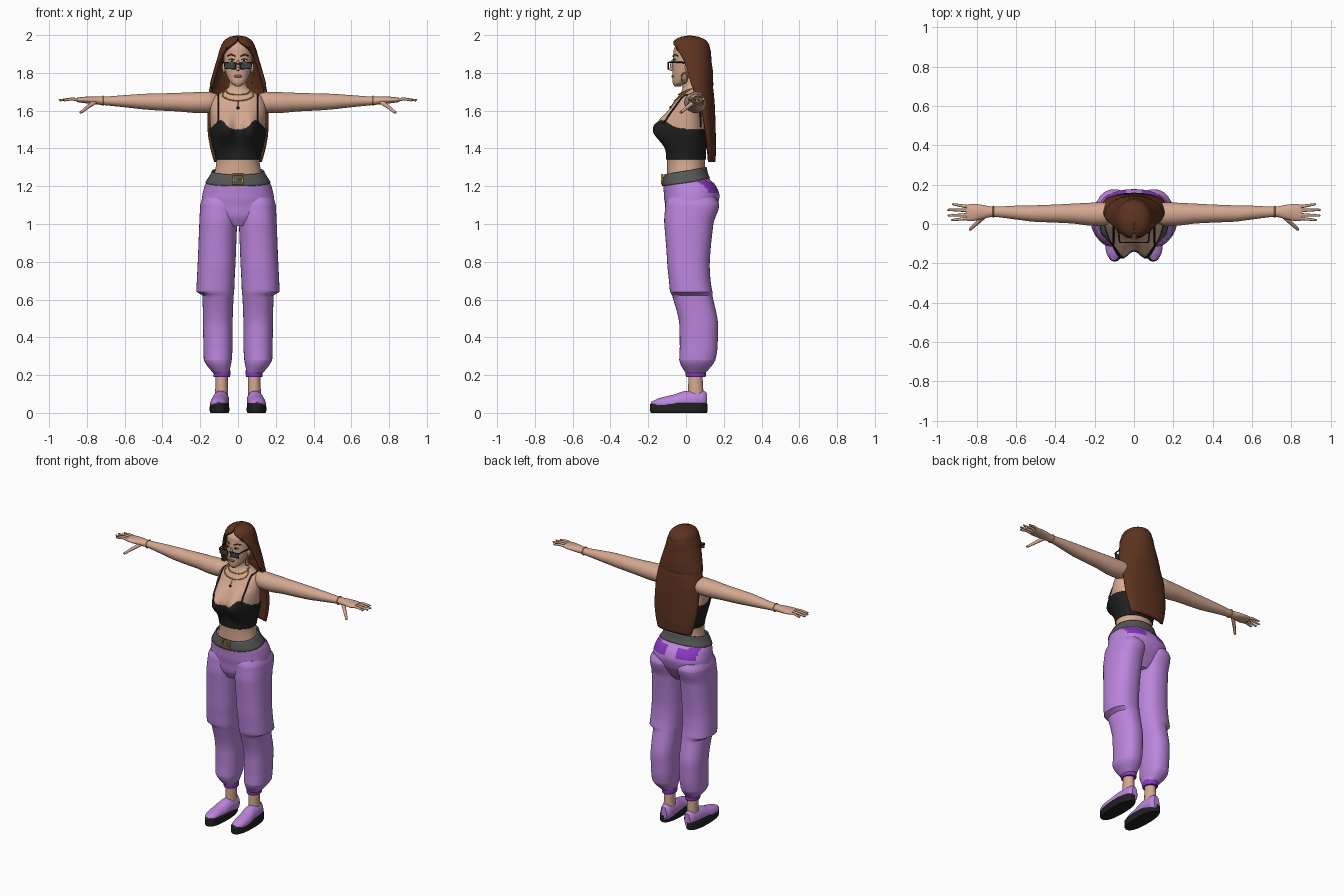
import bpy, bmesh
from math import sin, cos, acos, pi, exp, radians
from mathutils import Vector, Matrix

if "Cube" in bpy.data.objects:
    bpy.data.objects.remove(bpy.data.objects["Cube"])


def material(name, r, g, b):
    m = bpy.data.materials.new(name)
    m.use_nodes = True
    m.diffuse_color = (r, g, b, 1)
    m.node_tree.nodes["Principled BSDF"].inputs["Base Color"].default_value = (r, g, b, 1)
    return m


SKIN = material("skin", .66, .39, .28)
HAIR = material("brown hair", .11, .033, .014)
BLACK = material("black", .014, .014, .014)
GREY = material("belt grey", .095, .095, .095)
LILAC = material("lilac cloth", .5, .235, .72)
PURPLE = material("dark purple", .25, .04, .53)
GOLD = material("gold", .58, .36, .05)
LENS = material("lens grey", .05, .05, .055)
ROSE = material("lip rose", .32, .11, .09)
WHITE = material("eye white", .75, .73, .7)
meshes = []


def finish(name, mat, bm):
    bmesh.ops.recalc_face_normals(bm, faces=bm.faces)
    me = bpy.data.meshes.new(name)
    bm.to_mesh(me)
    bm.free()
    me.materials.append(mat)
    ob = bpy.data.objects.new(name, me)
    bpy.context.collection.objects.link(ob)
    meshes.append(ob)
    return ob


def sample(keys, t):
    """Monotone cubic through key rows whose first entry is the position."""
    keys = sorted(keys)
    t = min(max(t, keys[0][0]), keys[-1][0])
    i = max(k for k in range(len(keys) - 1) if keys[k][0] <= t)
    h = keys[i + 1][0] - keys[i][0]
    f = (t - keys[i][0]) / h

    def secant(k, j):
        k = min(max(k, 0), len(keys) - 2)
        return (keys[k + 1][j] - keys[k][j]) / (keys[k + 1][0] - keys[k][0])

    def slope(k, j):
        a, b = secant(k - 1, j), secant(k, j)
        return 2 * a * b / (a + b) if a * b > 0 else 0

    return [(1 + 2 * f) * (1 - f) ** 2 * keys[i][j] + f * f * (3 - 2 * f) * keys[i + 1][j]
            + h * f * (1 - f) * ((1 - f) * slope(i, j) - f * slope(i + 1, j))
            for j in range(1, len(keys[0]))]


def grid(name, mat, rows, closed=True, caps=True):
    bm = bmesh.new()
    vs = [[bm.verts.new(p) for p in row] for row in rows]
    n = len(rows[0])
    for a, b in zip(vs, vs[1:]):
        for i in range(n if closed else n - 1):
            k = (i + 1) % n
            bm.faces.new((a[i], a[k], b[k], b[i]))
    if caps:
        bm.faces.new(vs[0])
        bm.faces.new(vs[-1])
    return finish(name, mat, bm)


def oval(keys, t, a, e=2, grow=0):
    c0, c1, r0, r1 = sample(keys, t)
    bend = lambda v: (1 if v > 0 else -1) * abs(v) ** (2 / e)
    return c0 + (r0 + grow) * bend(cos(a)), c1 + (r1 + grow) * bend(sin(a))


def loft(name, mat, keys, axis="z", side=1, n=32, steps=24, e=2):
    lo, hi = min(keys)[0], max(keys)[0]
    ts = sorted({round(lo + (hi - lo) * i / steps, 4) for i in range(steps + 1)} | {k[0] for k in keys})
    place = {"z": lambda t, u, v: (side * u, v, t), "x": lambda t, u, v: (side * t, u, v),
             "y": lambda t, u, v: (side * u, t, v)}[axis]
    return grid(name, mat, [[place(t, *oval(keys, t, 2 * pi * i / n, e)) for i in range(n)] for t in ts])


def ball(name, mat, at, size):
    bm = bmesh.new()
    bmesh.ops.create_uvsphere(bm, u_segments=16, v_segments=10, radius=1,
                              matrix=Matrix.Translation(at) @ Matrix.Diagonal((*size, 1)))
    return finish(name, mat, bm)


def box(name, mat, at, size):
    bm = bmesh.new()
    bmesh.ops.create_cube(bm, size=1, matrix=Matrix.Translation(at) @ Matrix.Diagonal((*size, 1)))
    ob = finish(name, mat, bm)
    bev = ob.modifiers.new("bevel", "BEVEL")
    bev.width, bev.segments = min(size) * .45, 2
    return ob


def tube(name, mat, pts, r, closed=False, tip=1):
    cu = bpy.data.curves.new(name, "CURVE")
    cu.dimensions, cu.bevel_depth, cu.bevel_resolution, cu.use_fill_caps = "3D", r, 2, True
    sp = cu.splines.new("POLY")
    sp.points.add(len(pts) - 1)
    for i, p in enumerate(pts):
        sp.points[i].co = (*p, 1)
        sp.points[i].radius = 1 + (tip - 1) * i / (len(pts) - 1)
    sp.use_cyclic_u = closed
    cu.materials.append(mat)
    ob = bpy.data.objects.new(name, cu)
    bpy.context.collection.objects.link(ob)


# Torso with bust
TORSO = [(1.24, 0, 0, .13, .1), (1.34, 0, 0, .114, .1), (1.42, 0, .005, .132, .098), (1.5, 0, .003, .146, .098),
         (1.58, 0, .005, .148, .092), (1.62, 0, .015, .146, .085), (1.67, 0, .03, .13, .075),
         (1.7, 0, .035, .082, .06), (1.73, 0, .028, .047, .045), (1.8, 0, .022, .045, .045)]


def torso_point(a, z, grow=0.0):
    x, y = oval(TORSO, z, a, 2.1, grow)
    swell = sum(exp(-((x - s) / .055) ** 2 - ((z - 1.5) / .085) ** 2) for s in (.066, -.066))
    return x, y - .085 * swell * min(1, max(0, -sin(a)) * 2), z


def shell(name, mat, point, low, high, n=72, rows=28, caps=False):
    ring = [2 * pi * i / n for i in range(n)]
    return grid(name, mat, [[point(a, low(a) + (high(a) - low(a)) * k / rows) for a in ring]
                            for k in range(rows + 1)], caps=caps)


def neckline(a):
    return 1.5 + (.05 * exp(-((abs(cos(a)) - .6) / .25) ** 2) if sin(a) < 0 else 0)


shell("torso", SKIN, torso_point, lambda a: 1.24, lambda a: 1.8, rows=50, caps=True)
top = shell("crop_top", BLACK, lambda a, z: torso_point(a, z, .005), lambda a: 1.342, neckline)
top.modifiers.new("thickness", "SOLIDIFY").thickness = .004

# Trousers: hips with back pockets, then belt
HIPS = [(1.32, 0, 0, .118, .1), (1.27, 0, 0, .137, .11), (1.24, 0, .004, .155, .12), (1.2, 0, .02, .177, .14),
        (1.15, 0, .03, .189, .147), (1.1, 0, .028, .194, .138), (1.04, 0, .015, .17, .118), (.99, 0, .01, .06, .09)]
hips = shell("hips", LILAC, lambda a, z: (*oval(HIPS, z, a, 2.3), z), lambda a: .99,
             lambda a: 1.25 + .015 * sin(a), caps=True)
hips.data.materials.append(PURPLE)
for f in hips.data.polygons:
    c = f.center
    f.material_index = int(c.y > 0 and 1.165 < c.z < 1.228 and .035 < abs(c.x) < .155)
belt = shell("belt", GREY, lambda a, z: (*oval(HIPS, z, a, 2.2, .006), z), lambda a: 1.222 + .022 * sin(a),
             lambda a: 1.282 + .02 * sin(a), rows=6)
belt.modifiers.new("thickness", "SOLIDIFY").thickness = .008
tube("buckle", GOLD, [(x, -.127, z) for x, z in ((-.025, 1.212), (.025, 1.212), (.025, 1.262), (-.025, 1.262))],
     .006, True)
tube("buckle_pin", GOLD, [(0, -.128, 1.237), (.026, -.128, 1.237)], .004)

LEG = [(1.14, .095, .03, .09, .125), (1.1, .1, .033, .1, .143), (1, .105, .015, .1, .13), (.8, .113, .013, .1, .113),
       (.7, .118, .02, .1, .11), (.64, .12, .028, .1, .112), (.622, .106, .033, .083, .107),
       (.45, .107, .068, .078, .102), (.35, .106, .067, .077, .1), (.28, .107, .06, .074, .096),
       (.245, .1, .055, .06, .078), (.21, .088, .05, .042, .05)]
ARM = [(.11, .055, 1.645, .045, .044), (.16, .05, 1.644, .06, .056), (.22, .05, 1.643, .058, .055),
       (.32, .053, 1.645, .05, .049), (.42, .053, 1.646, .045, .045), (.5, .053, 1.648, .042, .041),
       (.6, .058, 1.65, .035, .032), (.72, .062, 1.652, .026, .022), (.77, .061, 1.655, .036, .02),
       (.83, .058, 1.657, .044, .015), (.855, .057, 1.657, .038, .011)]
UPPER = [(-.184, .102, .05, .012, .008), (-.15, .102, .05, .038, .025), (-.08, .1, .05, .047, .043),
         (0, .092, .062, .045, .054), (.05, .09, .065, .043, .054), (.09, .088, .065, .038, .053),
         (.112, .088, .06, .02, .045)]
FINGERS = [(.087, .918, .1), (.068, .942, .072), (.048, .94, .043), (.03, .922, .02)]

for s, side in ((1, "left"), (-1, "right")):
    # Legs and feet
    loft(side + "_trouser_leg", LILAC, LEG, side=s, n=40, steps=40, e=2.3)
    loft(side + "_cuff", PURPLE, [(.19, .086, .052, .042, .051), (.2, .086, .052, .045, .054),
                                  (.225, .086, .052, .045, .054)], side=s, steps=4)
    loft(side + "_ankle", SKIN, [(.08, .087, .052, .035, .042), (.2, .086, .05, .032, .037)], side=s, steps=4)
    loft(side + "_shoe_sole", BLACK, [(0, .098, -.038, .048, .148), (.01, .098, -.038, .052, .153),
                                      (.046, .098, -.038, .051, .152), (.052, .098, -.038, .046, .147)],
         side=s, steps=4, e=2.4)
    loft(side + "_shoe_upper", LILAC, UPPER, "y", s)

    # Arms, hands and bracelets
    loft(side + "_arm", SKIN, ARM, "x", s, steps=40)
    for k, (y0, x1, y1) in enumerate(FINGERS):
        tube(f"{side}_finger_{k}", SKIN, [(s * .835, y0, 1.657), (s * .88, (y0 + y1) / 2, 1.662),
                                          (s * x1, y1, 1.655)], .0095, tip=.6)
        ball(f"{side}_nail_{k}", GOLD, (s * x1, y1, 1.658), (.008, .005, .004))
    tube(side + "_thumb", SKIN, [(s * .755, .045, 1.648), (s * .795, .008, 1.62), (s * .83, -.025, 1.592)],
         .013, tip=.6)
    ball(side + "_thumb_nail", GOLD, (s * .832, -.028, 1.592), (.007, .006, .007))
    tube(side + "_bracelet", GOLD, [(s * .715, .062 + .028 * cos(a * pi / 10), 1.652 + .025 * sin(a * pi / 10))
                                    for a in range(20)], .003, True)

    # Shoulder straps
    path = []
    for sign, heights in ((-1, range(0, 10)), (1, range(9, -2, -1))):
        for k in heights:
            z = 1.53 + .0172 * k
            p = torso_point(sign * acos(min(1, .1 / sample(TORSO, z)[2])), z, .004)
            path.append((s * p[0], p[1], z))
    tube(side + "_strap", BLACK, path, .0045)

    # Eyes, brows, glasses and earrings
    ball(side + "_eye", WHITE, (s * .032, -.063, 1.866), (.014, .005, .007))
    ball(side + "_iris", BLACK, (s * .032, -.067, 1.866), (.006, .003, .006))
    tube(side + "_eyelid", BLACK, [(s * .017, -.069, 1.869), (s * .032, -.068, 1.875), (s * .049, -.054, 1.871)], .002)
    tube(side + "_brow", HAIR, [(s * .014, -.069, 1.888), (s * .036, -.061, 1.898), (s * .055, -.044, 1.89)], .0035)
    box(side + "_lens", LENS, (s * .041, -.093, 1.837), (.06, .005, .034))
    tube(side + "_glasses_frame", BLACK, [(s * .011, -.094, 1.852), (s * .073, -.094, 1.856),
                                          (s * .07, -.094, 1.824), (s * .018, -.094, 1.82)], .003, True)
    tube(side + "_glasses_arm", BLACK, [(s * .073, -.093, 1.855), (s * .08, -.03, 1.856), (s * .082, .03, 1.85)], .004)
    ball(side + "_ear", SKIN, (s * .074, .012, 1.83), (.01, .018, .03))
    tube(side + "_earring", GOLD, [(s * (.078 + .007 * cos(a * pi / 10)), -.008 + .016 * cos(a * pi / 10),
                                    1.772 + .028 * sin(a * pi / 10)) for a in range(20)], .0035, True)

# Head and face
loft("head", SKIN, [(1.728, 0, -.045, .012, .015), (1.745, 0, -.035, .036, .035), (1.78, 0, -.011, .057, .06),
                    (1.82, 0, .008, .07, .079), (1.87, 0, .015, .075, .085), (1.92, 0, .02, .075, .085),
                    (1.955, 0, .022, .062, .07), (1.978, 0, .022, .03, .035)], n=40, steps=36)
ball("nose_tip", SKIN, (0, -.077, 1.82), (.012, .016, .009))
ball("nose_bridge", SKIN, (0, -.071, 1.842), (.008, .013, .028))
ball("lips", ROSE, (0, -.069, 1.782), (.021, .009, .008))
tube("glasses_bridge", BLACK, [(-.012, -.094, 1.848), (.012, -.094, 1.848)], .003)

# Long hair as a draped sheet, open over the face
LOCKS = [(1.99, .02, .001, .001, 179), (1.983, .02, .038, .042, 179), (1.965, .022, .067, .08, 172),
         (1.93, .024, .086, .096, 140), (1.88, .025, .1, .1, 115), (1.82, .032, .118, .1, 105),
         (1.72, .05, .143, .086, 100), (1.62, .08, .152, .064, 92), (1.5, .098, .152, .05, 88),
         (1.4, .11, .138, .04, 86), (1.33, .117, .118, .03, 86)]
rows = []
for z in sorted({1.33 + .66 * i / 44 for i in range(45)} | {k[0] for k in LOCKS}):
    cy, rx, ry, spread = sample(LOCKS, z)
    angles = [radians(spread) * (i / 20 - 1) for i in range(41)]
    rows.append([(rx * sin(a), cy + ry * cos(a), z) for a in angles])
hair = grid("hair", HAIR, rows, closed=False, caps=False)
thick = hair.modifiers.new("thickness", "SOLIDIFY")
thick.thickness, thick.offset = .018, 0

# Necklaces and pendant
for k, drop in enumerate((.03, .062)):
    tube(f"necklace_{k}", GOLD, [torso_point(-pi * i / 24, 1.715 - drop * sin(pi * i / 24) ** 2, .004)
                                 for i in range(25)], .0035)
front = [Vector(torso_point(-pi / 2, z, .004)) for z in (1.653, 1.635, 1.615)]
tube("pendant_chain", GOLD, front, .002)
ball("pendant", BLACK, front[-1], (.007, .005, .01))

# Smooth shading with sharp creases kept
bpy.ops.object.select_all(action="DESELECT")
for ob in meshes:
    ob.select_set(True)
bpy.context.view_layer.objects.active = meshes[0]
bpy.ops.object.shade_smooth_by_angle(angle=radians(40))
